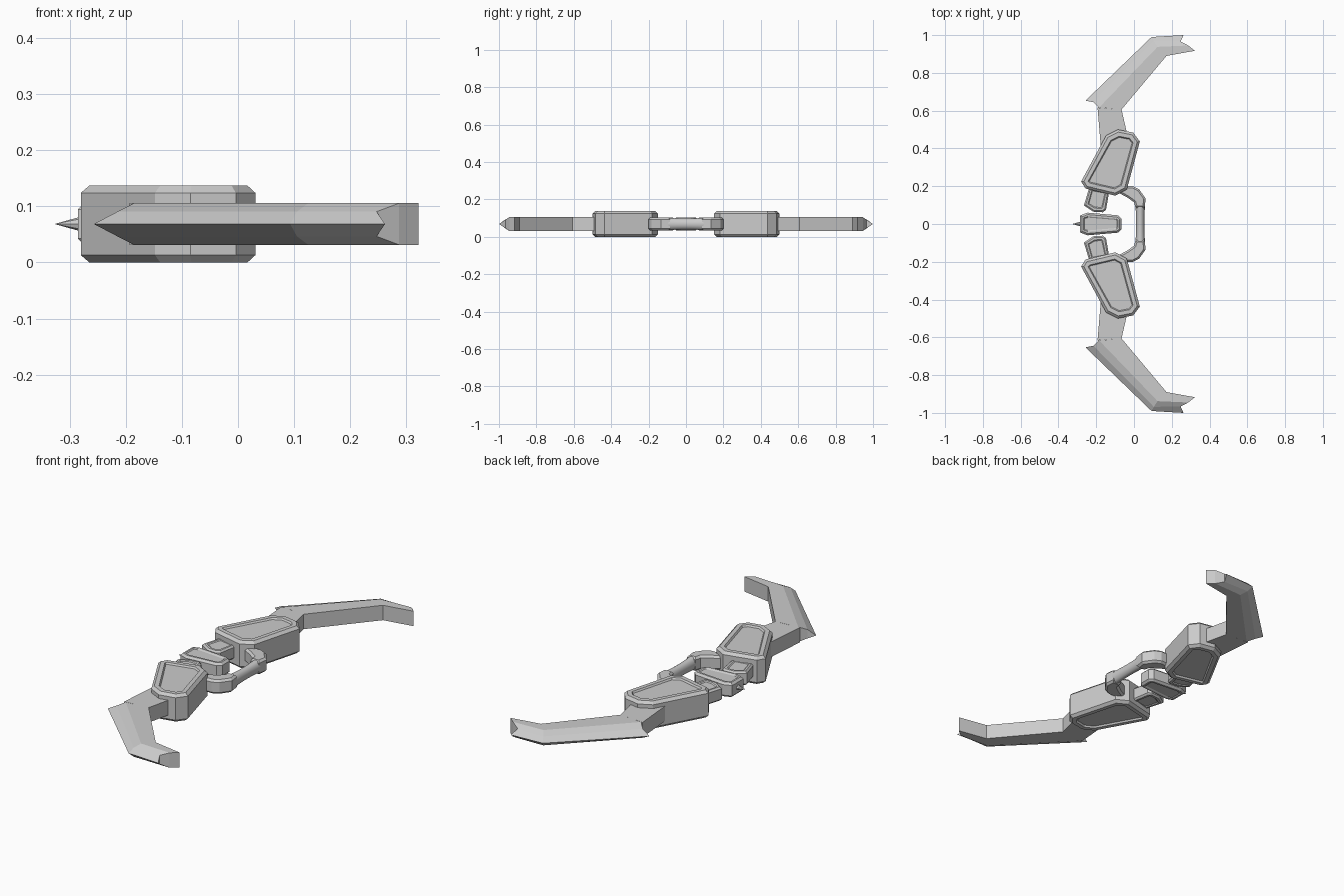
import bpy, bmesh
from mathutils import Matrix

if "Cube" in bpy.data.objects:
    bpy.data.objects.remove(bpy.data.objects["Cube"])

MID = 0.0685  # height of the horizontal symmetry plane


def finish(bm, name, mirror=False):
    bmesh.ops.recalc_face_normals(bm, faces=bm.faces)
    bmesh.ops.translate(bm, verts=bm.verts, vec=(0, 0, MID))
    me = bpy.data.meshes.new(name)
    bm.to_mesh(me)
    bm.free()
    ob = bpy.data.objects.new(name, me)
    bpy.context.collection.objects.link(ob)
    if mirror:
        m = ob.modifiers.new("mirror", 'MIRROR')
        m.use_axis = (False, True, False)
        m.use_clip = False
        m.use_mirror_merge = False
    return ob


def plate(name, outline, half, chamfer=0.0, rim=0.0, sink=0.0, mirror=True):
    """Prism from a plan outline, chamfered caps, optional sunken panels."""
    bm = bmesh.new()
    f = bm.faces.new([bm.verts.new((x, y, -half)) for x, y in outline])
    ext = bmesh.ops.extrude_face_region(bm, geom=[f], use_keep_orig=True)
    top = [v for v in ext["geom"] if isinstance(v, bmesh.types.BMVert)]
    bmesh.ops.translate(bm, verts=top, vec=(0, 0, 2 * half))
    bmesh.ops.recalc_face_normals(bm, faces=bm.faces)
    if chamfer:
        rims = [e for e in bm.edges
                if abs(e.verts[0].co.z - e.verts[1].co.z) < 1e-5]
        bmesh.ops.bevel(bm, geom=rims, offset=chamfer, segments=1,
                        affect='EDGES', profile=0.5)
    if rim:
        bm.normal_update()
        caps = [c for c in bm.faces if abs(c.normal.z) > 0.99]
        bmesh.ops.inset_region(bm, faces=caps, thickness=rim)
        bmesh.ops.inset_region(bm, faces=caps, thickness=0.006, depth=-sink)
    return finish(bm, name, mirror)


# Blades: stations of (inner, ridge, step, cutting edge) in plan
stations = [
    [(-0.066, 0.606), (-0.185, 0.616), (-0.215, 0.645), (-0.257, 0.653)],
    [(0.172, 0.890), (0.125, 0.938), (0.105, 0.968), (0.093, 0.990)],
    [(0.322, 0.917), (0.287, 0.945), (0.247, 0.966), (0.262, 1.000)],
]
bm = bmesh.new()
rows = []
for st in stations:
    hs = (0.037, 0.037, 0.022)
    up = [bm.verts.new((*p, h)) for p, h in zip(st, hs)]
    dn = [bm.verts.new((*p, -h)) for p, h in zip(st, hs)]
    rows.append(up + [bm.verts.new((*st[3], 0))] + dn[::-1])
for a, b in zip(rows, rows[1:]):
    for i in range(7):
        j = (i + 1) % 7
        bm.faces.new((a[i], a[j], b[j], b[i]))
for r in (rows[0], rows[-1]):
    bm.faces.new((r[0], r[1], r[5], r[6]))
    bm.faces.new((r[1], r[2], r[4], r[5]))
    bm.faces.new((r[2], r[3], r[4]))
finish(bm, "blade", True)

# Arms joining the blades to the pods
plate("blade_arm", [(-0.066, 0.606), (-0.03, 0.45), (-0.10, 0.38),
                    (-0.175, 0.40), (-0.193, 0.616)], 0.037)

# Large pods with sunken panels above and below
plate("pod", [(-0.085, 0.50), (-0.004, 0.484), (0.031, 0.437), (-0.038, 0.183),
              (-0.098, 0.150), (-0.257, 0.188), (-0.280, 0.225),
              (-0.148, 0.468)], MID, 0.013, 0.022, 0.008)

# Small link blocks between pods and centre
plate("link_block", [(-0.235, 0.20), (-0.13, 0.18), (-0.148, 0.075),
                     (-0.165, 0.062), (-0.215, 0.065), (-0.265, 0.098)],
      0.034, 0.008, 0.012, 0.004)

# Centre block with the rear spike
plate("centre_block", [(-0.285, 0.045), (-0.246, 0.060), (-0.085, 0.046),
                       (-0.066, 0.028), (-0.066, -0.028), (-0.085, -0.046),
                       (-0.246, -0.060), (-0.285, -0.045)],
      0.036, 0.010, 0.010, 0.004, mirror=False)
bm = bmesh.new()
bmesh.ops.create_cone(bm, cap_ends=True, segments=8, radius1=0.014, radius2=0,
                      depth=0.05, matrix=Matrix.Translation((-0.302, 0, 0))
                      @ Matrix.Rotation(-1.5708, 4, 'Y'))
finish(bm, "rear_spike")

# Curved handle brackets
plate("handle_bracket", [(-0.07, 0.20), (-0.005, 0.20), (0.027, 0.184),
                         (0.062, 0.135), (0.056, 0.086), (0.008, 0.086),
                         (0.0, 0.115), (-0.035, 0.140), (-0.09, 0.17)],
      0.035, 0.010)

# Waisted grip between the brackets
bm = bmesh.new()
bmesh.ops.create_cone(bm, cap_ends=True, segments=20, radius1=1, radius2=1,
                      depth=0.19, matrix=Matrix.Rotation(1.5708, 4, 'X'))
long_edges = [e for e in bm.edges
              if abs(e.verts[0].co.y - e.verts[1].co.y) > 0.1]
bmesh.ops.subdivide_edges(bm, edges=long_edges, cuts=7)
for v in bm.verts:
    k = 0.88 + 0.12 * (v.co.y / 0.095) ** 2
    v.co.x = 0.033 + v.co.x * 0.025 * k
    v.co.z *= 0.033 * k
grip = finish(bm, "grip")
bpy.context.view_layer.objects.active = grip
grip.select_set(True)
bpy.ops.object.shade_smooth_by_angle()
